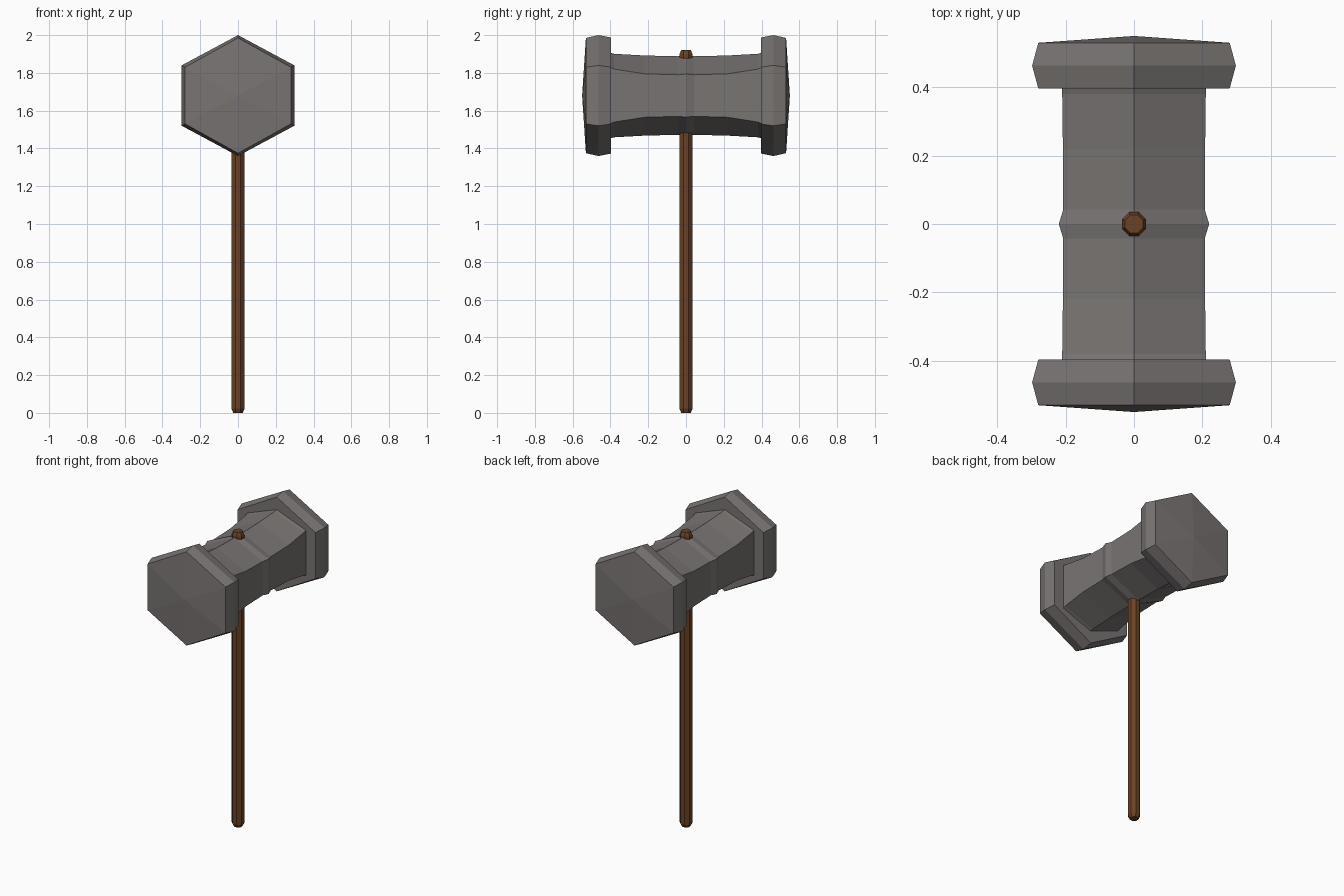
import bpy, bmesh
from math import sin, cos, pi
from mathutils import Vector

if "Cube" in bpy.data.objects:
    bpy.data.objects.remove(bpy.data.objects["Cube"])


def material(name, color):
    m = bpy.data.materials.new(name)
    m.diffuse_color = color
    m.use_nodes = True
    m.node_tree.nodes["Principled BSDF"].inputs["Base Color"].default_value = m.diffuse_color
    return m


def loft(name, rings, mat):
    """Skin a list of vertex rings; a one-point ring closes to a tip."""
    bm = bmesh.new()
    loops = [[bm.verts.new(p) for p in r] for r in rings]
    for a, b in zip(loops, loops[1:]):
        n = max(len(a), len(b))
        for i in range(n):
            j = (i + 1) % n
            if len(a) == 1:
                bm.faces.new((a[0], b[j], b[i]))
            elif len(b) == 1:
                bm.faces.new((a[i], a[j], b[0]))
            else:
                bm.faces.new((a[i], a[j], b[j], b[i]))
    for end in (loops[0], loops[-1]):
        if len(end) > 2:
            bm.faces.new(end)
    bmesh.ops.recalc_face_normals(bm, faces=bm.faces)
    me = bpy.data.meshes.new(name)
    bm.to_mesh(me)
    bm.free()
    me.materials.append(mat)
    ob = bpy.data.objects.new(name, me)
    bpy.context.collection.objects.link(ob)
    return ob


CZ = 1.68  # height of the head axis


def hexagon(y, half_width, top, side):
    """Hexagon across the head axis, with points at top and bottom."""
    w = half_width
    return [Vector((x, y, CZ + z)) for x, z in
            ((0, top), (w, side), (w, -side), (0, -top), (-w, -side), (-w, side))]


stone = material("stone", (0.19, 0.175, 0.17, 1))
wood = material("wood", (0.15, 0.055, 0.018, 1))

# Head core: flared towards the ends, small ridge in the middle
half = [(0.40, 0.21, 0.226, 0.148), (0.38, 0.21, 0.221, 0.14),
        (0.22, 0.208, 0.212, 0.115), (0.042, 0.207, 0.208, 0.11)]
profile = [(-y, w, t, s) for y, w, t, s in half] + [(0, 0.22, 0.214, 0.114)] + half[::-1]
loft("head_core", [hexagon(*p) for p in profile], stone)

# Striking heads with shallow pointed faces
for s, name in ((-1, "front_striking_head"), (1, "back_striking_head")):
    rings = [hexagon(s * y, w, t, h) for y, w, t, h in
             ((0.397, 0.28, 0.307, 0.15), (0.463, 0.298, 0.32, 0.16), (0.53, 0.28, 0.305, 0.15))]
    loft(name, rings + [[Vector((0, s * 0.55, CZ))]], stone)

# Octagonal handle with chamfered ends
sides = 8
handle = [[Vector((r * cos(2 * pi * (i + 0.5) / sides), r * sin(2 * pi * (i + 0.5) / sides), z))
           for i in range(sides)]
          for z, r in ((0, 0.027), (0.022, 0.038), (1.898, 0.038), (1.92, 0.028))]
loft("handle", handle, wood)
